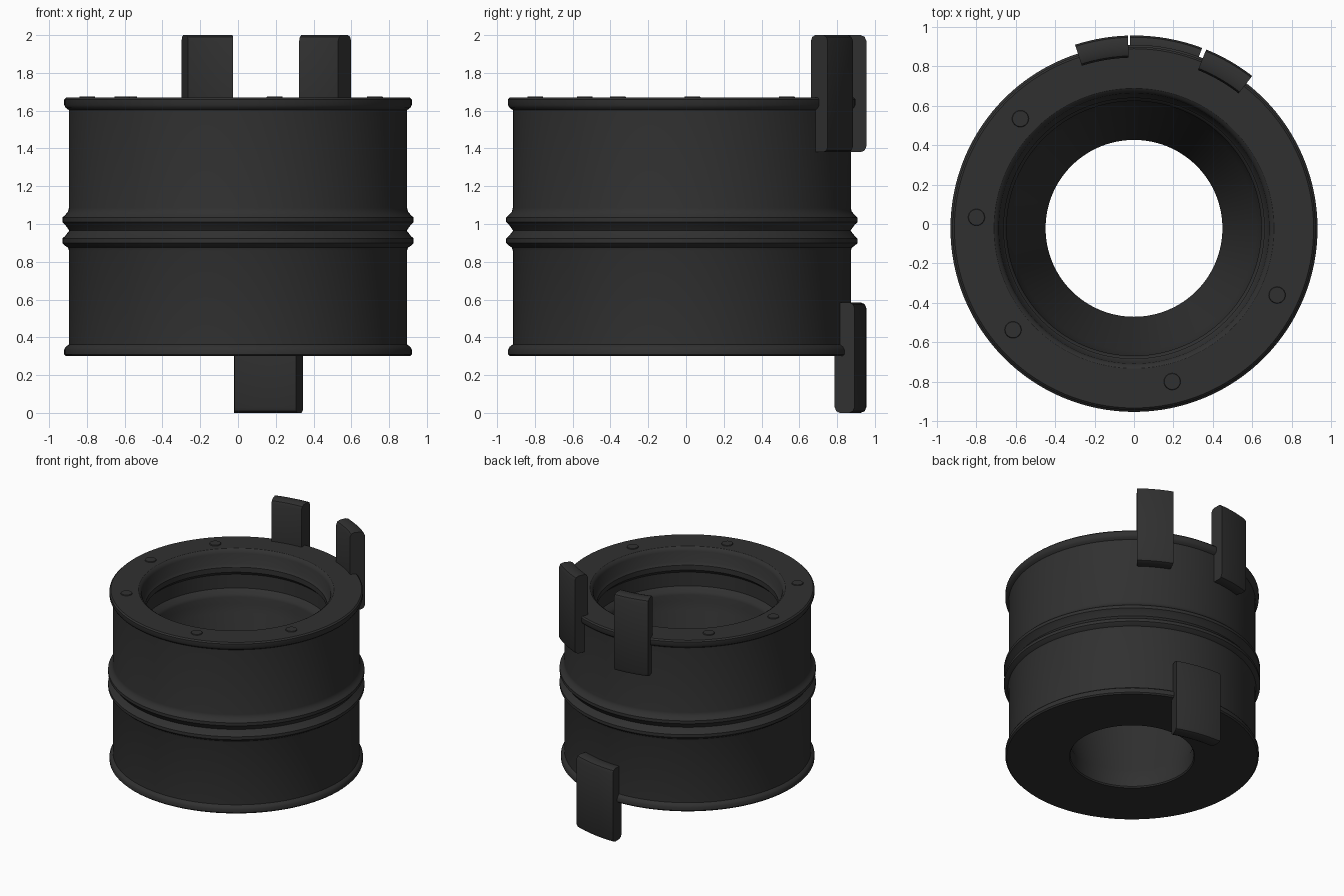
import bpy, bmesh, math
from math import cos, sin, radians, tau

if "Cube" in bpy.data.objects:
    bpy.data.objects.remove(bpy.data.objects["Cube"])

CY = -0.022   # ring axis offset, the rear tabs stick out further
TOP = 1.67

black = bpy.data.materials.new("matte_black")
black.use_nodes = True
COLOR = (0.03, 0.03, 0.03, 1)
black.diffuse_color = COLOR
bsdf = black.node_tree.nodes["Principled BSDF"]
bsdf.inputs["Base Color"].default_value = COLOR
bsdf.inputs["Roughness"].default_value = 0.6


def finish(bm, name, angle=30):
    bmesh.ops.recalc_face_normals(bm, faces=bm.faces)
    mesh = bpy.data.meshes.new(name)
    bm.to_mesh(mesh)
    bm.free()
    mesh.materials.append(black)
    ob = bpy.data.objects.new(name, mesh)
    bpy.context.collection.objects.link(ob)
    ob.location.y = CY
    bpy.ops.object.select_all(action='DESELECT')
    ob.select_set(True)
    bpy.context.view_layer.objects.active = ob
    bpy.ops.object.shade_smooth_by_angle(angle=radians(angle))
    return ob


def sweep(profile, name, start=0, end=360, steps=96):
    """Turn a closed (radius, z) profile about the vertical axis."""
    bm = bmesh.new()
    full = end - start == 360
    rings = []
    for i in range(steps if full else steps + 1):
        a = radians(start + (end - start) * i / steps)
        rings.append([bm.verts.new((r * cos(a), r * sin(a), z)) for r, z in profile])
    n = len(profile)
    pairs = list(zip(rings, rings[1:]))
    if full:
        pairs.append((rings[-1], rings[0]))
    else:
        bm.faces.new(rings[0])
        bm.faces.new(rings[-1])
    for a, b in pairs:
        for j in range(n):
            k = (j + 1) % n
            bm.faces.new((a[j], b[j], b[k], a[k]))
    return finish(bm, name)


# Outer wall: bottom flange, two ribs, top flange
def rib(z):
    return [(0.915, z - 0.026), (0.93, z - 0.012), (0.93, z + 0.012), (0.915, z + 0.026)]

outer = [(0.455, 0.30), (0.91, 0.30), (0.92, 0.31), (0.92, 0.335), (0.912, 0.35), (0.895, 0.362),
         (0.895, 0.86), (0.90, 0.875)]
outer += rib(0.911) + [(0.893, 0.965)] + rib(1.022)
outer += [(0.90, 1.065), (0.895, 1.085), (0.895, 1.603), (0.912, 1.615),
          (0.92, 1.63), (0.92, 1.66), (0.91, TOP)]

# Inner wall: rounded mouth, stepped groove, funnel and short bore
inner = [(0.71, TOP), (0.695, 1.66), (0.685, 1.64), (0.675, 1.56), (0.66, 1.54),
         (0.66, 1.50), (0.69, 1.47), (0.69, 1.36), (0.655, 1.33), (0.645, 1.31),
         (0.645, 1.26), (0.62, 1.20), (0.46, 0.45), (0.448, 0.42), (0.448, 0.31)]
sweep(outer + inner, "ring_body", steps=128)


# Curved clip tabs with softened upper and lower edges
def tab(name, start, end, z0, z1, ri=0.865, ro=0.977, c=0.03):
    half = [(ri, z0 + c), (ri + c * 0.3, z0 + c * 0.3), (ri + c, z0),
            (ro - c, z0), (ro - c * 0.3, z0 + c * 0.3), (ro, z0 + c)]
    sweep(half + [(r, z0 + z1 - z) for r, z in reversed(half)], name, start, end, 12)

tab("upper_tab_right", 91.8, 107.8, 1.38, 2.0)
tab("upper_tab_left", 52.2, 68.0, 1.38, 2.0)
tab("lower_tab", 69.3, 91.2, 0.0, 0.585)

# Small flush plugs on the top rim
for i, deg in enumerate((136, 176, 220, 284, 335)):
    bm = bmesh.new()
    bmesh.ops.create_cone(bm, cap_ends=True, segments=24, radius1=0.045, radius2=0.04, depth=0.012)
    a = radians(deg)
    bmesh.ops.translate(bm, verts=bm.verts, vec=(0.8 * cos(a), 0.8 * sin(a), TOP))
    finish(bm, f"rim_plug_{i + 1}")
